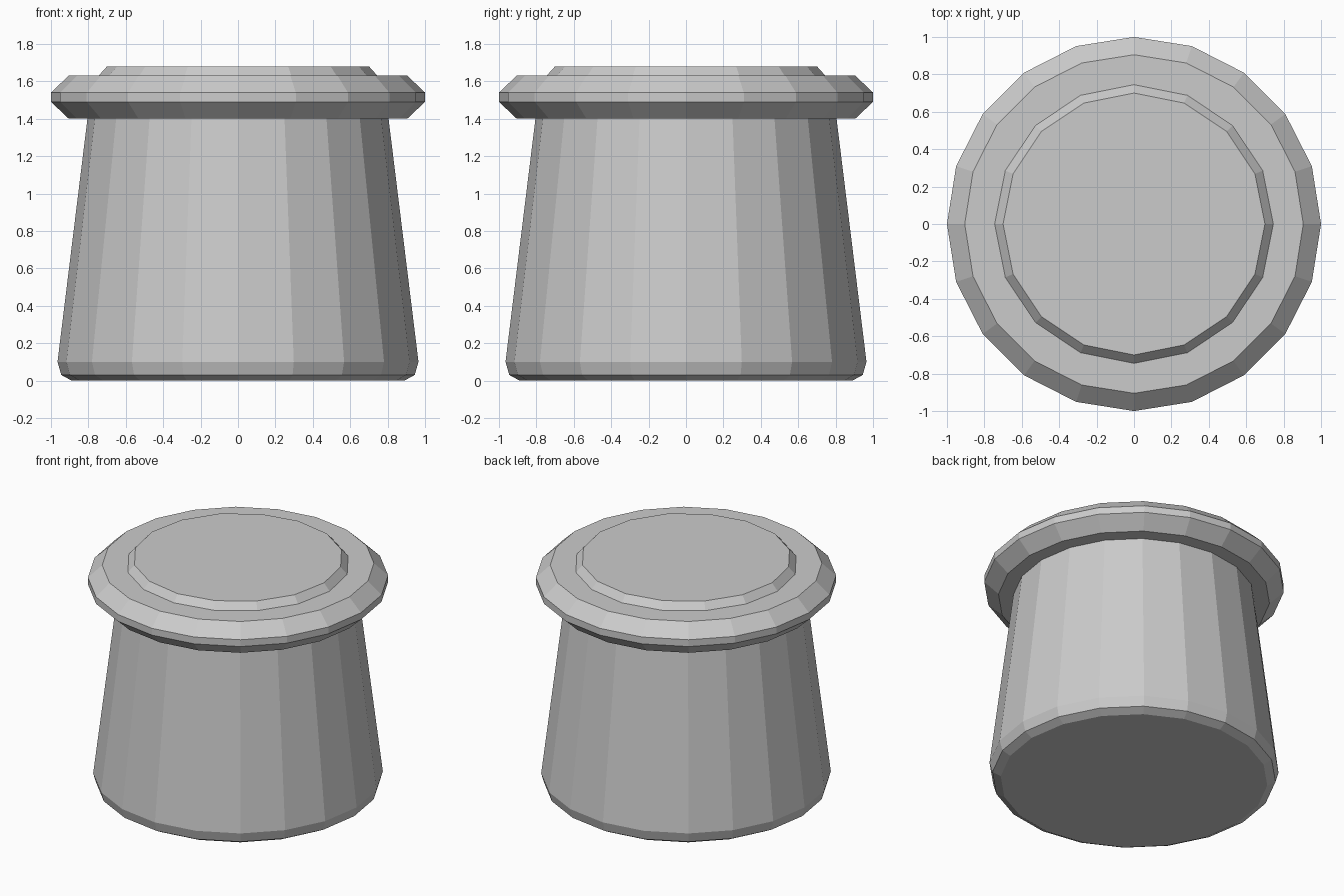
import bpy
import bmesh
from math import cos, sin, tau

if "Cube" in bpy.data.objects:
    bpy.data.objects.remove(bpy.data.objects["Cube"])

grey = bpy.data.materials.new("plain grey")
grey.diffuse_color = (0.6, 0.6, 0.6, 1)
grey.use_nodes = True
grey.node_tree.nodes["Principled BSDF"].inputs["Base Color"].default_value = grey.diffuse_color


def lathe(name, sides, profile):
    """Closed faceted solid from (radius, height) rings, bottom to top."""
    bm = bmesh.new()
    rings = [[bm.verts.new((r * cos(tau * i / sides), r * sin(tau * i / sides), z))
              for i in range(sides)] for r, z in profile]
    for low, high in zip(rings, rings[1:]):
        for i in range(sides):
            j = (i + 1) % sides
            bm.faces.new((low[i], low[j], high[j], high[i]))
    bm.faces.new(rings[0][::-1])
    bm.faces.new(rings[-1])
    mesh = bpy.data.meshes.new(name)
    bm.to_mesh(mesh)
    bm.free()
    mesh.materials.append(grey)
    obj = bpy.data.objects.new(name, mesh)
    bpy.context.collection.objects.link(obj)
    return obj


# Tapered jar body with a rounded foot
lathe("body", 20, [(0.89, 0), (0.945, 0.03), (0.965, 0.1), (0.805, 1.4)])

# Wide bevelled lid
lathe("lid", 20, [(0.905, 1.4), (1, 1.49), (1, 1.54), (0.905, 1.63)])

# Raised disc on the lid
lathe("lid_top", 16, [(0.745, 1.63), (0.70, 1.68)])
